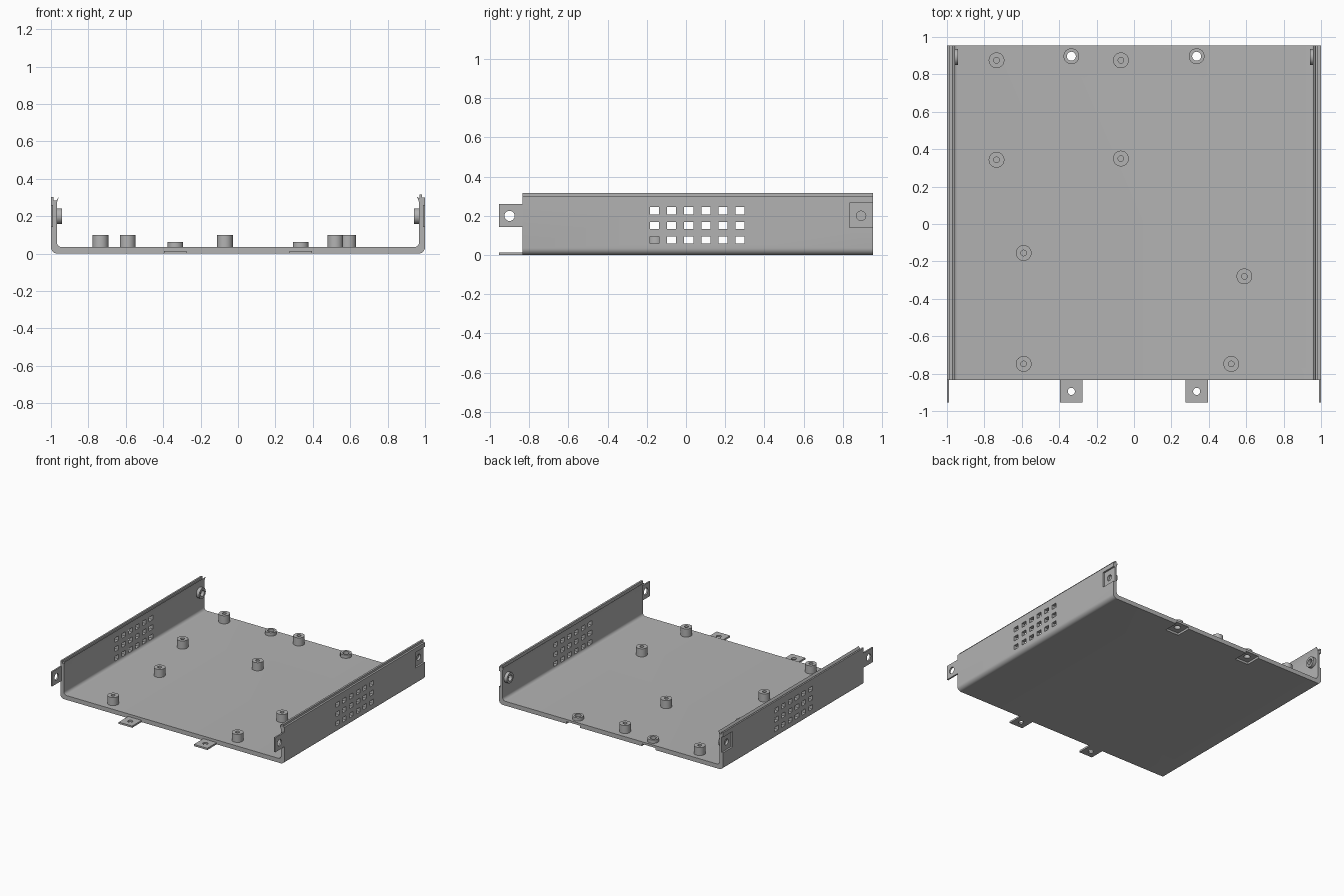
import bpy, bmesh, math
from mathutils import Matrix, Vector

cube = bpy.data.objects.get("Cube")
if cube:
    bpy.data.objects.remove(cube, do_unlink=True)

grey = bpy.data.materials.new("light grey")
grey.use_nodes = True
grey.diffuse_color = (0.45, 0.45, 0.45, 1)
grey.node_tree.nodes["Principled BSDF"].inputs["Base Color"].default_value = (0.45, 0.45, 0.45, 1)

FRONT, BACK = -0.835, 0.955   # ends of the tray body
THICK, INNER = 0.035, 0.968   # floor thickness, inner wall face
MID = 0.2                     # height of the side fixings
SIDES = (-1, 1)
FLOOR_FIX = 0.335             # x of the floor fixings


def make_object(name, bm):
    bmesh.ops.recalc_face_normals(bm, faces=bm.faces)
    mesh = bpy.data.meshes.new(name)
    bm.to_mesh(mesh)
    bm.free()
    mesh.materials.append(grey)
    obj = bpy.data.objects.new(name, mesh)
    bpy.context.collection.objects.link(obj)
    return obj


def activate(obj):
    bpy.ops.object.select_all(action='DESELECT')
    obj.select_set(True)
    bpy.context.view_layer.objects.active = obj


def smooth(obj):
    activate(obj)
    bpy.ops.object.shade_smooth_by_angle(angle=math.radians(35))


def add_box(bm, x, y, z):
    """Box from three (low, high) ranges."""
    size = [abs(b - a) for a, b in (x, y, z)]
    mid = Vector([(a + b) / 2 for a, b in (x, y, z)])
    bmesh.ops.create_cube(bm, size=1, matrix=Matrix.Translation(mid) @ Matrix.Diagonal((*size, 1)))


def add_pin(bm, centre, radius, length, axis='Z'):
    turn = Matrix.Rotation(math.pi / 2, 4, 'Y') if axis == 'X' else Matrix()
    bmesh.ops.create_cone(bm, cap_ends=True, segments=32, radius1=radius, radius2=radius,
                          depth=length, matrix=Matrix.Translation(centre) @ turn)


def cut(obj, bm):
    cutter = make_object("cutter", bm)
    cutter.hide_render = True
    activate(obj)
    mod = obj.modifiers.new("cut", 'BOOLEAN')
    mod.operation, mod.solver, mod.object = 'DIFFERENCE', 'EXACT', cutter
    bpy.ops.object.modifier_apply(modifier=mod.name)
    bpy.data.objects.remove(cutter, do_unlink=True)


def ring_boss(name, base, tip, radius, hole, depth):
    """Round boss with a hole sunk from its tip."""
    base, tip = Vector(base), Vector(tip)
    height = (tip - base).length
    outline = [(radius, 0), (radius, height), (hole, height), (hole, height - depth)]
    if depth < height:
        outline = [(0, 0)] + outline + [(0, height - depth)]
    else:
        outline.append(outline[0])
    bm = bmesh.new()
    verts = [bm.verts.new((r, 0, h)) for r, h in outline]
    edges = [bm.edges.new(pair) for pair in zip(verts, verts[1:])]
    bmesh.ops.spin(bm, geom=verts + edges, cent=(0, 0, 0), axis=(0, 0, 1),
                   angle=math.tau, steps=32, use_duplicate=False)
    bmesh.ops.remove_doubles(bm, verts=bm.verts, dist=0.0001)
    turn = (tip - base).to_track_quat('Z', 'Y').to_matrix().to_4x4()
    bm.transform(Matrix.Translation(base) @ turn)
    smooth(make_object(name, bm))


def arc(x, z, radius, start, end, steps=6):
    angles = [math.radians(start + (end - start) * i / steps) for i in range(steps + 1)]
    return [(x + radius * math.cos(a), z + radius * math.sin(a)) for a in angles]


# Tray: bent sheet with rounded corners, a tongue on one wall and a groove on the other
outer = arc(0.965, 0.035, 0.035, -90, 0)
inner = arc(INNER - 0.025, THICK + 0.025, 0.025, 0, -90)
lip = [(0.957, 0.305), (INNER, 0.275)]
tongue = [(1, 0.3), (0.985, 0.3), (0.985, 0.317), (0.97, 0.317), (0.97, 0.295)]
groove = [(1, 0.302), (0.987, 0.302), (0.987, 0.285), (0.97, 0.285)]
right_half = outer + tongue + lip + inner
left_half = [(-x, z) for x, z in outer + groove + lip + inner]
bm = bmesh.new()
face = bm.faces.new([bm.verts.new((x, FRONT, z)) for x, z in right_half + left_half[::-1]])
extruded = bmesh.ops.extrude_face_region(bm, geom=[face])["geom"]
bmesh.ops.translate(bm, vec=(0, BACK - FRONT, 0),
                    verts=[v for v in extruded if isinstance(v, bmesh.types.BMVert)])
tray = make_object("tray", bm)

# Vent grid and the shallow rear pockets
bm = bmesh.new()
for s in SIDES:
    for col in range(6):
        for row in range(3):
            y, z = -0.16 + 0.087 * col, 0.076 + 0.075 * row
            add_box(bm, (s * 0.94, s * 1.05), (y - 0.023, y + 0.023), (z - 0.018, z + 0.018))
    add_box(bm, (s * 0.986, s * 1.05), (0.835, 1), (0.14, 0.265))
    add_box(bm, (s * FLOOR_FIX - 0.06, s * FLOOR_FIX + 0.06), (0.835, 1), (-0.05, 0.017))
cut(tray, bm)

# Screw holes at the back
bm = bmesh.new()
for s in SIDES:
    add_pin(bm, (s * 0.97, 0.893, MID), 0.024, 0.2, 'X')
    add_pin(bm, (s * FLOOR_FIX, 0.897, 0.02), 0.024, 0.2)
cut(tray, bm)
smooth(tray)

# Front tabs and the bosses around the rear screw holes
for s, side in zip(SIDES, ("right", "left")):
    bm = bmesh.new()
    add_box(bm, (s * 0.988, s), (-0.955, FRONT), (0.143, 0.26))
    tab = make_object(side + "_wall_tab", bm)
    bm = bmesh.new()
    add_pin(bm, (s, -0.9, MID), 0.026, 0.2, 'X')
    cut(tab, bm)
    smooth(tab)

    bm = bmesh.new()
    add_box(bm, (s * FLOOR_FIX - 0.06, s * FLOOR_FIX + 0.06), (-0.955, FRONT), (0, 0.014))
    tab = make_object(side + "_floor_tab", bm)
    bm = bmesh.new()
    add_pin(bm, (s * FLOOR_FIX, -0.895, 0), 0.019, 0.2)
    cut(tab, bm)
    smooth(tab)

    ring_boss(side + "_wall_boss", (s * INNER, 0.893, MID), (s * 0.942, 0.893, MID),
              0.042, 0.024, 0.026)
    ring_boss(side + "_floor_boss", (s * FLOOR_FIX, 0.897, THICK), (s * FLOOR_FIX, 0.897, 0.062),
              0.042, 0.024, 0.027)

# Circuit board standoffs
standoffs = [(-0.735, 0.875), (-0.07, 0.875), (-0.735, 0.343), (-0.07, 0.35),
             (-0.59, -0.155), (0.59, -0.28), (-0.59, -0.748), (0.52, -0.748)]
for x, y in standoffs:
    ring_boss("standoff", (x, y, THICK), (x, y, 0.1), 0.042, 0.015, 0.055)
